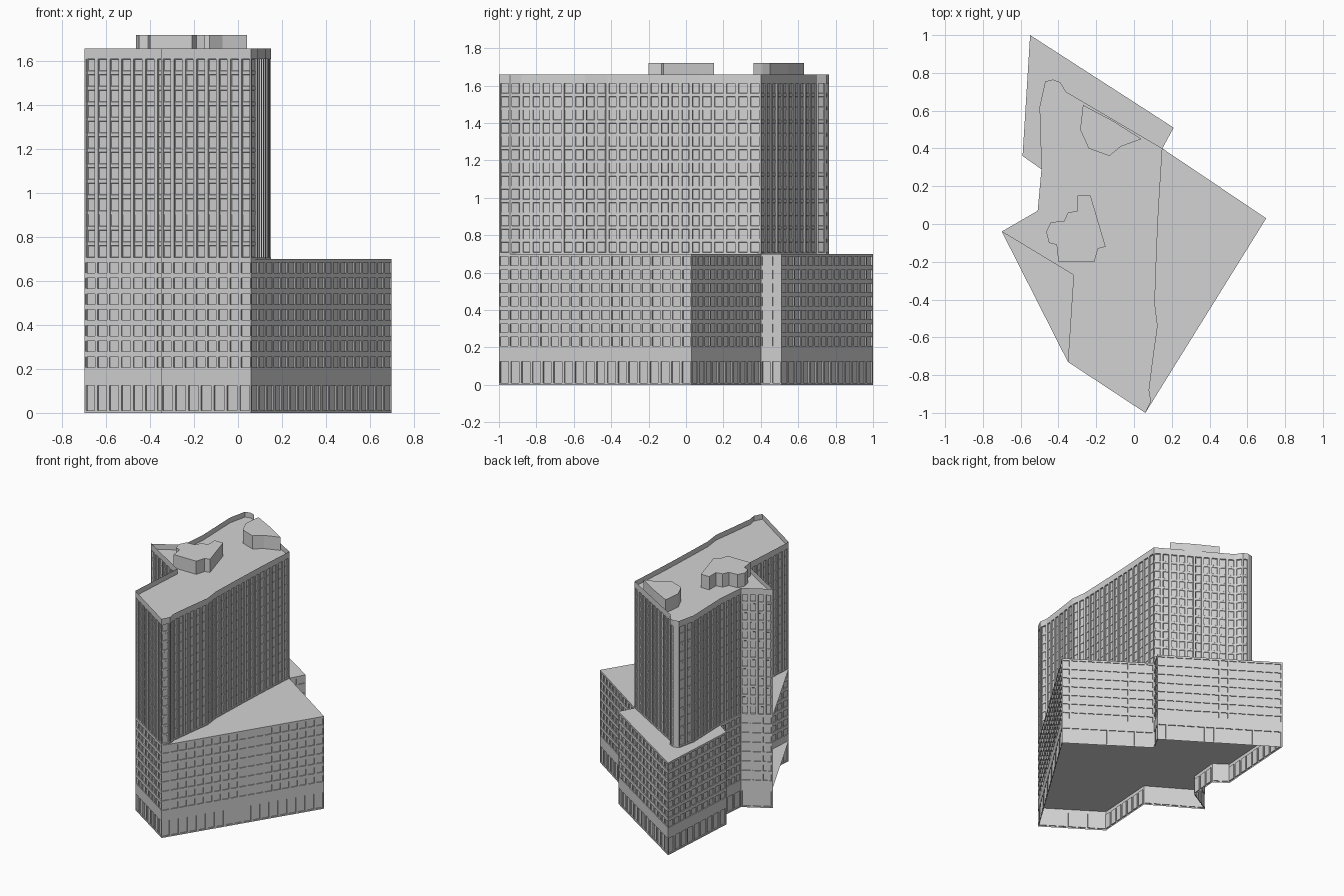
import bpy
import bmesh
from mathutils import Vector

default_cube = bpy.data.objects.get("Cube")
if default_cube:
    bpy.data.objects.remove(default_cube, do_unlink=True)

# Single pale concrete colour
concrete = bpy.data.materials.new("pale_concrete")
colour = (0.65, 0.65, 0.65, 1)
concrete.use_nodes = True
concrete.diffuse_color = colour
concrete.node_tree.nodes["Principled BSDF"].inputs["Base Color"].default_value = colour


def finish(bm, name):
    mesh = bpy.data.meshes.new(name)
    bm.to_mesh(mesh)
    bm.free()
    mesh.materials.append(concrete)
    obj = bpy.data.objects.new(name, mesh)
    bpy.context.collection.objects.link(obj)
    return obj


def breakpoints(start, end, count, gap):
    """Cut a span so that every odd interval is an opening."""
    step = (end - start) / count
    cuts = [start]
    for i in range(count):
        cuts += [start + i * step + gap / 2, start + (i + 1) * step - gap / 2]
    return cuts + [end]


def facade(name, outline, bottom, top, low, high, pitch, pier, floors, beam,
           depth, grooves=False):
    """Walls along a closed outline with a grid of recessed openings."""
    bm = bmesh.new()
    recessed, panes = [], []
    heights = [bottom] + breakpoints(low, high, floors, beam)[1:-1] + [top]
    for a, b in zip(outline, outline[1:] + outline[:1]):
        a, b = Vector(a), Vector(b)
        length = (b - a).length
        bays = max(1, round(length / pitch))
        stops = breakpoints(0, length, bays, min(pier, length / 3))
        rows = []
        for z in heights:
            points = [a.lerp(b, s / length) for s in stops]
            rows.append([bm.verts.new((p.x, p.y, z)) for p in points])
        for j in range(len(rows) - 1):
            for i in range(len(stops) - 1):
                face = bm.faces.new((rows[j][i], rows[j][i + 1],
                                     rows[j + 1][i + 1], rows[j + 1][i]))
                opening = i % 2 == 1 and length > pitch * 0.7
                if opening and j % 2 == 1:
                    panes.append(face)
                if opening and (j % 2 == 1 or grooves and 0 < j < len(rows) - 2):
                    recessed.append(face)
    bm.normal_update()
    bmesh.ops.inset_region(bm, faces=recessed, thickness=0, depth=-depth,
                           use_boundary=True, use_even_offset=True)
    if grooves:
        bmesh.ops.inset_individual(bm, faces=panes, thickness=0.003, depth=-0.003)
    bmesh.ops.remove_doubles(bm, verts=bm.verts, dist=0.0001)
    return finish(bm, name)


def slab(name, outline, z, height=0.0):
    """Flat deck, or a solid block when given a height."""
    bm = bmesh.new()
    face = bm.faces.new([bm.verts.new((x, y, z)) for x, y in outline])
    if height:
        new = bmesh.ops.extrude_face_region(bm, geom=[face])["geom"]
        bmesh.ops.translate(bm, vec=(0, 0, height),
                            verts=[g for g in new if isinstance(g, bmesh.types.BMVert)])
        bmesh.ops.recalc_face_normals(bm, faces=bm.faces)
    bmesh.ops.triangulate(bm, faces=[f for f in bm.faces if len(f.verts) > 4])
    return finish(bm, name)


# Footprints, counter-clockwise
west_side = [(-.51, .07), (-.70, -.04), (-.32, -.27), (-.35, -.73), (.06, -1)]
podium_plan = [(-.55, 1), (-.59, .36), (-.49, .29)] + west_side + [
    (.70, .03), (.15, .40), (.21, .51)]
tower_plan = west_side + [
    (.09, -.94), (.08, -.88), (.10, -.72), (.125, -.54), (.11, -.42),
    (.12, -.14), (.13, .08), (.15, .40),
    (-.36, .70), (-.39, .75), (-.43, .765), (-.47, .755), (-.50, .62), (-.49, .29)]

ground_top, podium_top, tower_top, roof_level = 0.155, 0.70, 1.66, 1.62

# Street level: open underneath, with tall shopfront bays
facade("shopfront_walls", podium_plan, 0, ground_top, 0.005, 0.13,
       pitch=0.068, pier=0.016, floors=1, beam=0.01, depth=0.008)
slab("first_floor_slab", podium_plan, ground_top)

# Podium with seven window rows
facade("podium_walls", podium_plan, ground_top, podium_top, 0.195, 0.697,
       pitch=0.063, pier=0.014, floors=7, beam=0.024, depth=0.007)
slab("podium_roof", podium_plan, podium_top)

# Tower with full-height grooves; its walls rise past the roof as a parapet
facade("tower_walls", tower_plan, podium_top, tower_top, podium_top, roof_level,
       pitch=0.06, pier=0.018, floors=13, beam=0.016, depth=0.007, grooves=True)
slab("tower_roof", tower_plan, roof_level)

# Rooftop plant rooms
south_room = [(-.30, .15), (-.23, .15), (-.18, -.02), (-.15, -.12), (-.19, -.13),
              (-.21, -.20), (-.40, -.20), (-.41, -.11), (-.45, -.10), (-.465, -.04),
              (-.44, .01), (-.37, .015), (-.35, .06), (-.30, .07)]
north_room = [(-.27, .63), (-.11, .545), (.04, .45), (-.07, .41), (-.13, .36),
              (-.24, .40), (-.285, .50)]
for room_name, plan in (("south_plant_room", south_room), ("north_plant_room", north_room)):
    slab(room_name, plan, roof_level, 0.10)
